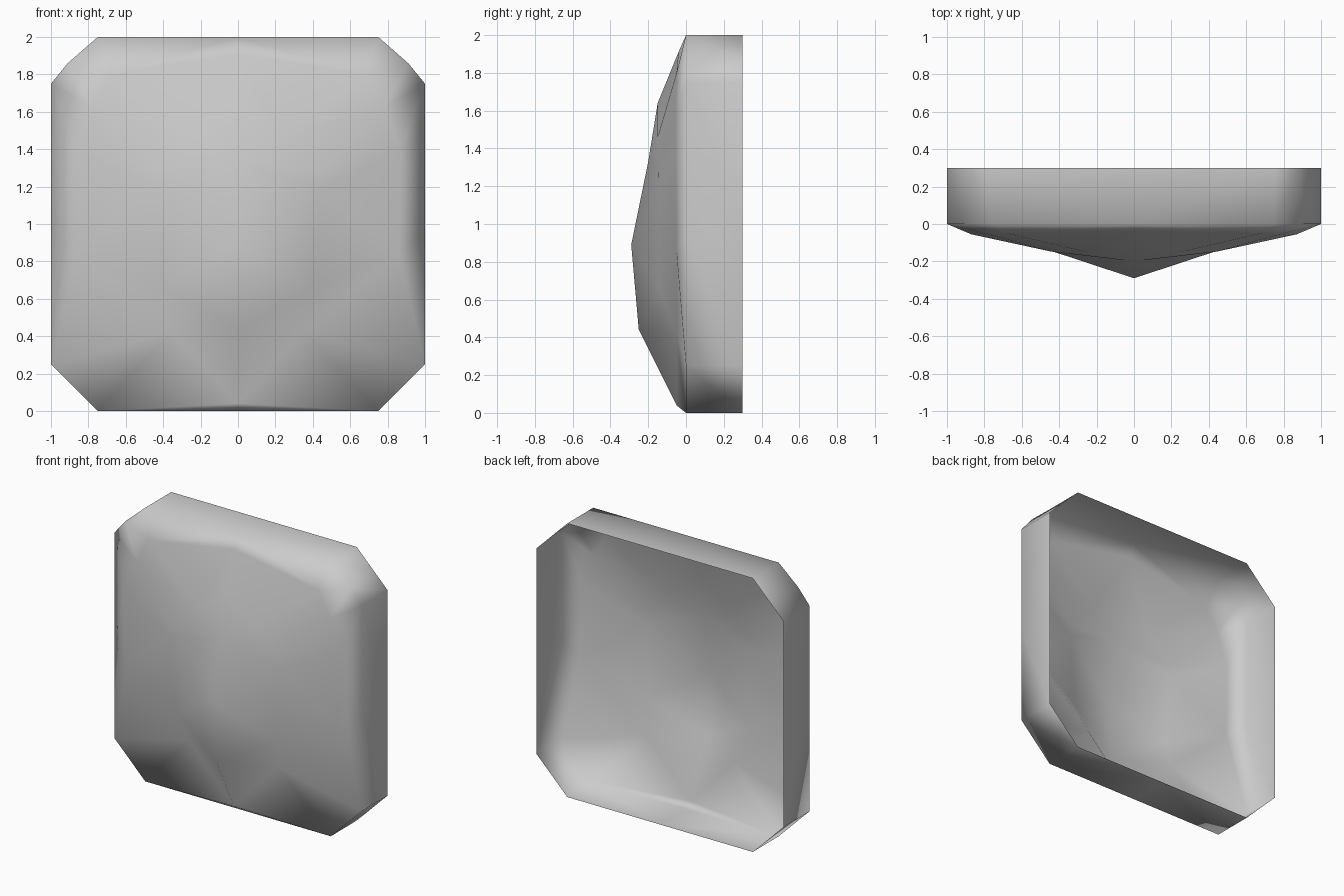
import bpy
import bmesh

cube = bpy.data.objects.get("Cube")
if cube:
    bpy.data.objects.remove(cube, do_unlink=True)

# One plain grey material
grey = bpy.data.materials.new("plain_grey")
grey.use_nodes = True
grey.diffuse_color = (0.6, 0.6, 0.6, 1)
bsdf = next(n for n in grey.node_tree.nodes if n.type == 'BSDF_PRINCIPLED')
bsdf.inputs["Base Color"].default_value = grey.diffuse_color
bsdf.inputs["Roughness"].default_value = 0.8

# Half rings (x, y, z) running from top centre, round the left side, to bottom centre
outline = [(0, 2), (.75, 2), (.875, 1.875), (1, 1.75), (1, .95), (1, .25), (.75, 0), (0, 0)]
back_edge = [(x, .3, z) for x, z in outline]
front_edge = [(x, 0, z) for x, z in outline]
front_edge[2] = (.91, 0, 1.86)
jaw, chin = (.36, -.05, .42), (0, -.05, .04)
shoulder = [(0, -.04, 1.91), (.68, -.05, 1.8), (.78, -.055, 1.62), (.87, -.055, 1.4),
            (.86, -.05, .85), jaw, jaw, chin]
# Brow and cheek line, then the central ridge shared by several ring points
upper, peak, lower = (0, -.2, 1.33), (0, -.29, .89), (0, -.25, .44)
cheek = [(0, -.15, 1.64), (.25, -.15, 1.46), (.44, -.148, 1.28), (.44, -.145, 1.19),
         (.4, -.145, .66), jaw, jaw, lower]
ridge = [upper] * 3 + [peak] * 2 + [lower] * 3

# Skin the rings into one half of the open-backed shell
bm = bmesh.new()
rings = [[bm.verts.new(point) for point in ring]
         for ring in (back_edge, front_edge, shoulder, cheek, ridge)]
for outer, nxt in zip(rings, rings[1:]):
    for i in range(len(outer) - 1):
        bm.faces.new((outer[i], nxt[i], nxt[i + 1], outer[i + 1]))
bmesh.ops.remove_doubles(bm, verts=bm.verts[:], dist=0.0005)
bmesh.ops.triangulate(bm, faces=bm.faces[:])
for face in bm.faces:
    face.smooth = True

mesh = bpy.data.meshes.new("shell_panel")
bm.to_mesh(mesh)
bm.free()
mesh.materials.append(grey)
panel = bpy.data.objects.new("shell_panel", mesh)
bpy.context.collection.objects.link(panel)

# Mirror across the centre, then let the broad front faces lead the smooth shading
mirror = panel.modifiers.new("mirror", 'MIRROR')
mirror.use_axis = (True, False, False)
mirror.use_mirror_merge = True
mirror.merge_threshold = 0.001
shading = panel.modifiers.new("weighted_shading", 'WEIGHTED_NORMAL')
shading.mode = 'FACE_AREA'
